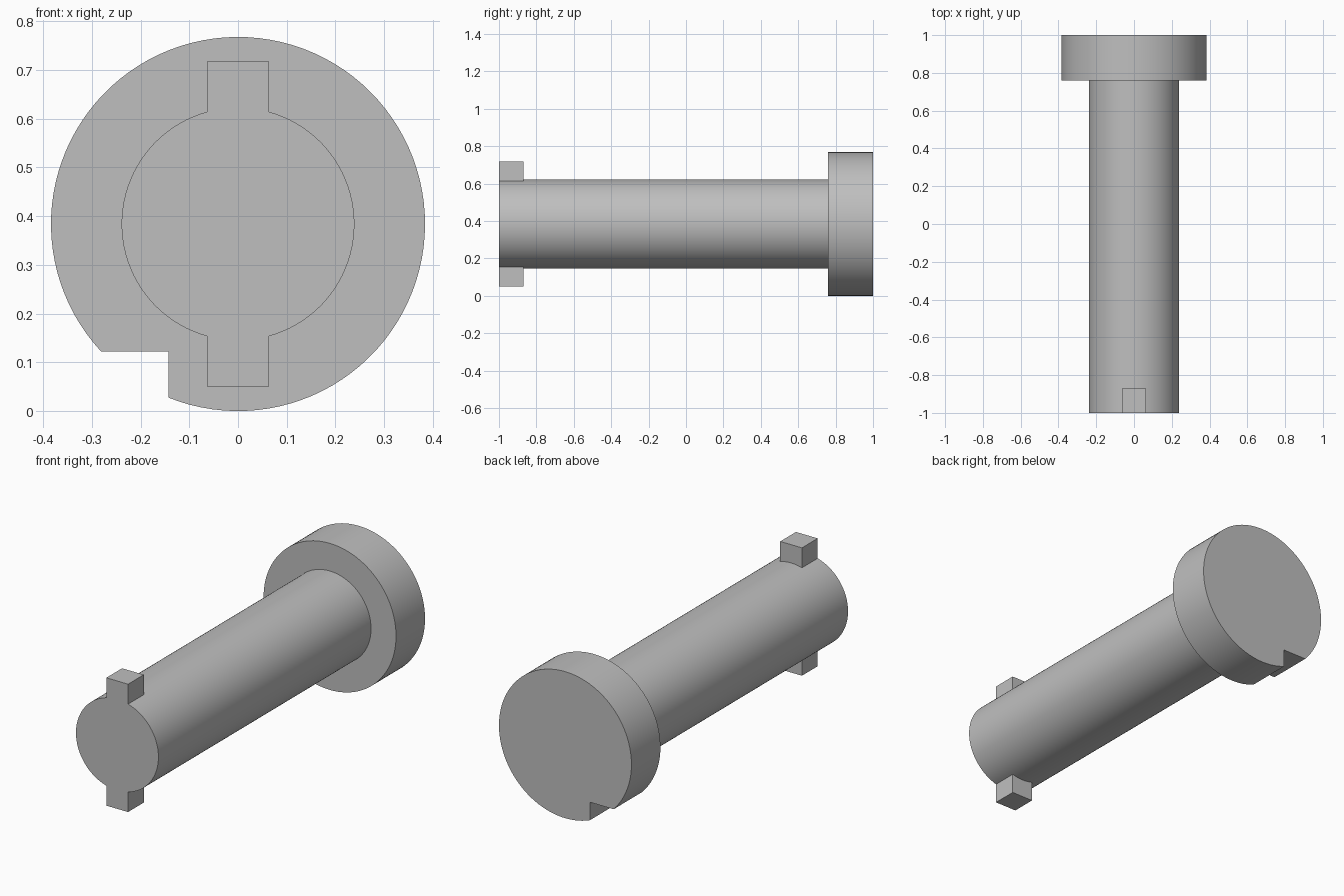
import bpy, bmesh, math

cube = bpy.data.objects.get("Cube")
if cube:
    bpy.data.objects.remove(cube, do_unlink=True)

AXIS_Z = 0.384
HEAD_R, SHAFT_R = 0.384, 0.239
LUG_HALF, LUG_REACH = 0.063, 0.335
NOTCH_X, NOTCH_Z = -0.143, -0.262
FRONT, LUG_BACK, HEAD_FRONT, BACK = -1.0, -0.87, 0.76, 1.0

steel = bpy.data.materials.new("plain grey")
steel.use_nodes = True
grey = (0.52, 0.52, 0.52, 1)
steel.diffuse_color = grey
steel.node_tree.nodes["Principled BSDF"].inputs["Base Color"].default_value = grey


def arc(radius, start, end, steps):
    """Points (x, z) on an arc, both ends included."""
    return [(radius * math.cos(start + (end - start) * i / steps),
             radius * math.sin(start + (end - start) * i / steps))
            for i in range(steps + 1)]


def extrude_outline(name, outline, y0, y1, caps=True):
    """Sweep a closed x-z outline along y."""
    bm = bmesh.new()
    near, far = ([bm.verts.new((x, y, z + AXIS_Z)) for x, z in outline]
                 for y in (y0, y1))
    n = len(outline)
    for i in range(n):
        j = (i + 1) % n
        bm.faces.new((near[i], near[j], far[j], far[i]))
    if caps:
        bm.faces.new(near)
        bm.faces.new(far)
    bmesh.ops.recalc_face_normals(bm, faces=bm.faces)
    mesh = bpy.data.meshes.new(name)
    bm.to_mesh(mesh)
    bm.free()
    obj = bpy.data.objects.new(name, mesh)
    mesh.materials.append(steel)
    bpy.context.collection.objects.link(obj)
    bpy.ops.object.select_all(action="DESELECT")
    obj.select_set(True)
    bpy.context.view_layer.objects.active = obj
    bpy.ops.object.shade_smooth_by_angle(angle=math.radians(30))
    return obj


# Round head with a square notch on its lower right edge
notch_start = math.atan2(-math.sqrt(HEAD_R**2 - NOTCH_X**2), NOTCH_X)
notch_end = math.pi + math.asin(-NOTCH_Z / HEAD_R)
head = arc(HEAD_R, notch_start, notch_end, 96) + [(NOTCH_X, NOTCH_Z)]
extrude_outline("head", head, HEAD_FRONT, BACK)

# Shaft, open where it meets the head and the lug section
extrude_outline("shaft", arc(SHAFT_R, 0, math.tau, 96)[:-1],
                LUG_BACK, HEAD_FRONT, caps=False)

# Shaft tip with a lug above and below
gap = math.asin(LUG_HALF / SHAFT_R)
side = arc(SHAFT_R, -math.pi / 2 + gap, math.pi / 2 - gap, 40)
half = side + [(LUG_HALF, LUG_REACH), (-LUG_HALF, LUG_REACH)]
extrude_outline("lugged_tip", half + [(-x, -z) for x, z in half],
                FRONT, LUG_BACK)
